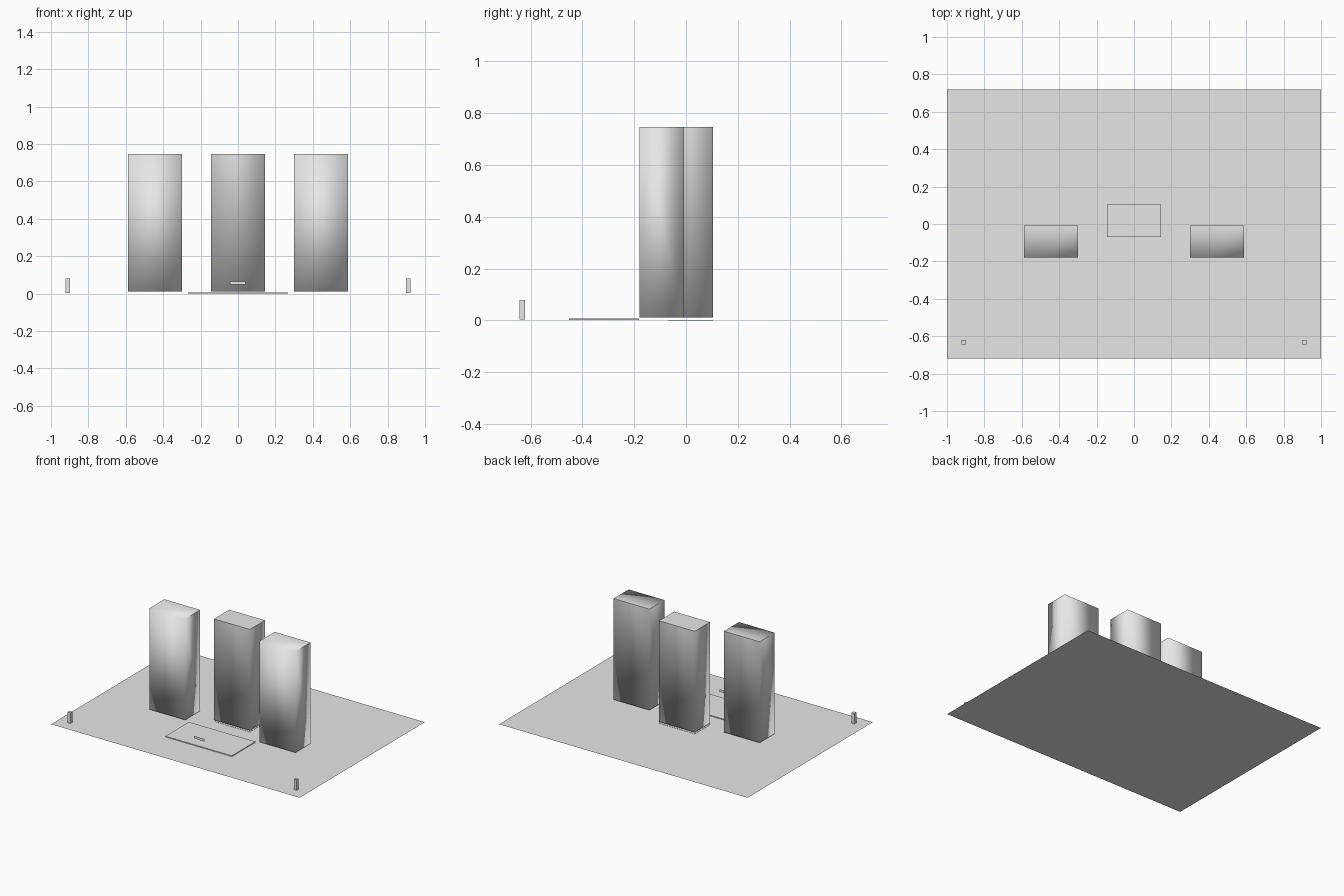
import bpy, bmesh

if "Cube" in bpy.data.objects:
    bpy.data.objects.remove(bpy.data.objects["Cube"])

grey = bpy.data.materials.new("light_grey")
grey.diffuse_color = (0.8, 0.8, 0.8, 1)
grey.use_nodes = True
grey.node_tree.nodes["Principled BSDF"].inputs["Base Color"].default_value = grey.diffuse_color


def finish(name, bm):
    mesh = bpy.data.meshes.new(name)
    bm.to_mesh(mesh)
    bm.free()
    mesh.materials.append(grey)
    ob = bpy.data.objects.new(name, mesh)
    bpy.context.collection.objects.link(ob)
    return ob


def box(name, x, y, z, smooth=False, sharp_roof_front=False):
    """Box from (min, max) spans; smooth towers keep crisp roof edges."""
    bm = bmesh.new()
    bmesh.ops.create_cube(bm, size=1)
    for v in bm.verts:
        v.co = [s[0] if c < 0 else s[1] for c, s in zip(v.co, (x, y, z))]
    if smooth:
        for f in bm.faces:
            f.smooth = True
        for e in bm.edges:
            if all(v.co.z > sum(z) / 2 for v in e.verts):
                front = all(v.co.y < sum(y) / 2 for v in e.verts)
                e.smooth = front and not sharp_roof_front
    return finish(name, bm)


def sheet(name, corners):
    bm = bmesh.new()
    bm.faces.new([bm.verts.new(c) for c in corners])
    return finish(name, bm)


# Ground sheet
sheet("ground_sheet", [(-1, -0.72, 0), (1, -0.72, 0), (1, 0.72, 0), (-1, 0.72, 0)])

# Three towers, the middle one set back on a thin pad
TOWER_Z = (0.012, 0.747)
box("left_tower", (-0.588, -0.30), (-0.18, -0.007), TOWER_Z, True)
box("right_tower", (0.30, 0.588), (-0.18, -0.007), TOWER_Z, True)
box("middle_tower", (-0.144, 0.144), (-0.07, 0.105), TOWER_Z, True, True)
box("middle_pad", (-0.144, 0.144), (-0.07, 0.105), (0.0005, 0.002))

# Low entrance slab with a small upright sign above its front edge
box("entrance_slab", (-0.268, 0.267), (-0.452, -0.182), (0.001, 0.007))
sheet("small_sign", [(-0.043, -0.445, 0.048), (0.041, -0.445, 0.048),
                     (0.041, -0.445, 0.066), (-0.043, -0.445, 0.066)])

# Corner posts
for side, cx in (("left", -0.91), ("right", 0.91)):
    box(side + "_post", (cx - 0.011, cx + 0.011), (-0.643, -0.621), (0.003, 0.08))
